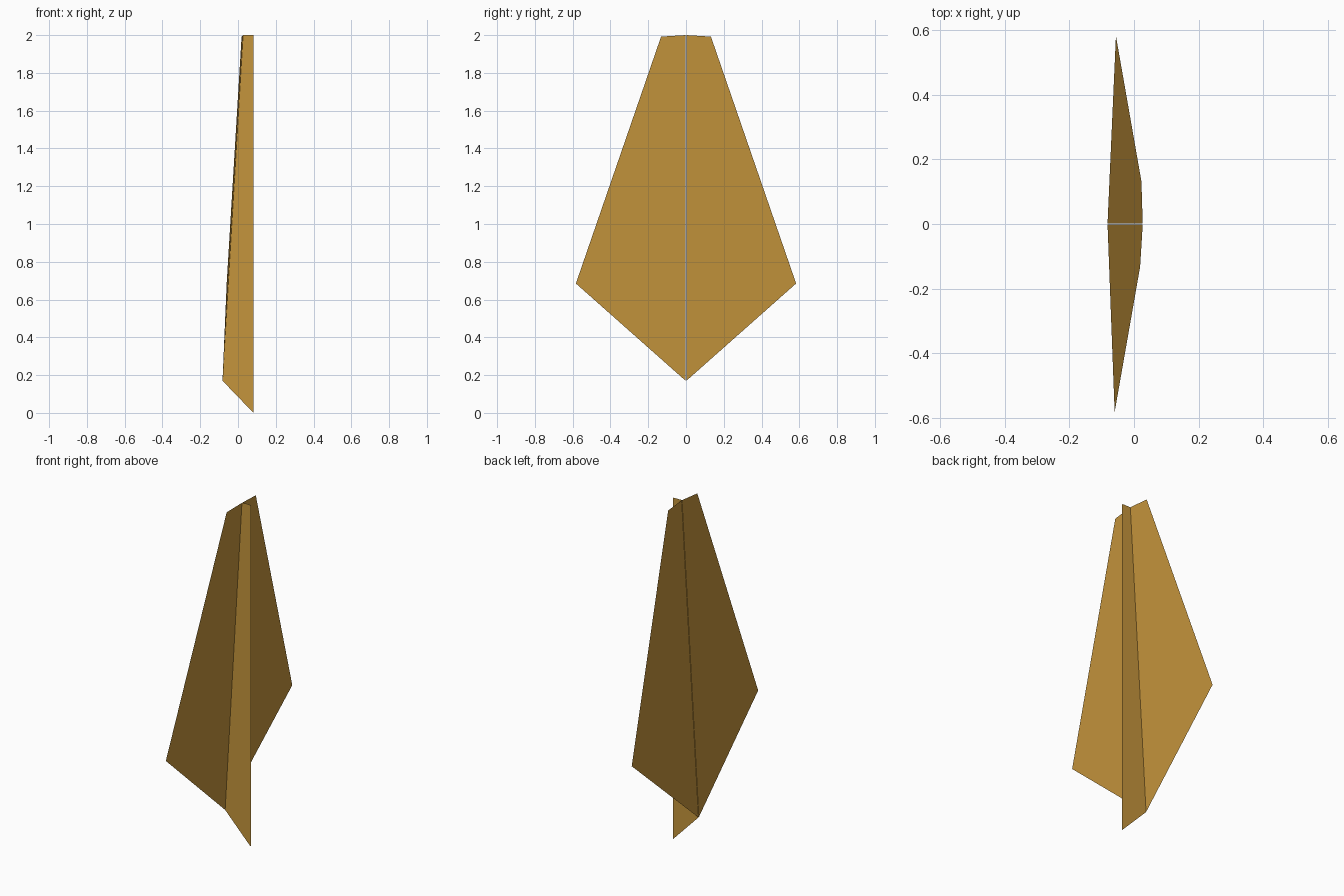
import bpy, bmesh

if "Cube" in bpy.data.objects:
    bpy.data.objects.remove(bpy.data.objects["Cube"])

# One flat colour for the folded sheet
paper = bpy.data.materials.new("golden paper")
paper.diffuse_color = (0.56, 0.30, 0.045, 1)
paper.use_nodes = True
paper.node_tree.nodes["Principled BSDF"].inputs["Base Color"].default_value = paper.diffuse_color


def sheet(name, pts):
    """Single flat sheet from an outline."""
    mesh = bpy.data.meshes.new(name)
    bm = bmesh.new()
    bm.faces.new([bm.verts.new(p) for p in pts])
    bm.to_mesh(mesh)
    bm.free()
    mesh.materials.append(paper)
    ob = bpy.data.objects.new(name, mesh)
    bpy.context.collection.objects.link(ob)
    return ob


# Each side: a wing half and one layer of the folded keel
for side, s in (("left", 1), ("right", -1)):
    skew = 0.002 * s          # wings are tilted very slightly
    nose = (0.027, s * 0.002, 2.0)
    tail = (-0.082, s * 0.002, 0.17)
    wing = [tail, (-0.058 + skew, s * 0.583, 0.685),
            (0.021 + skew, s * 0.132, 1.992), nose]
    keel = [tail, nose, (0.082, s * 0.002, 2.0), (0.082, s * 0.002, 0.0)]
    if s > 0:
        keel.reverse()
    else:
        wing.reverse()
    # wing faces the keel side (+x)
    sheet(side + "_wing", wing[::-1])
    sheet(side + "_keel", keel)
